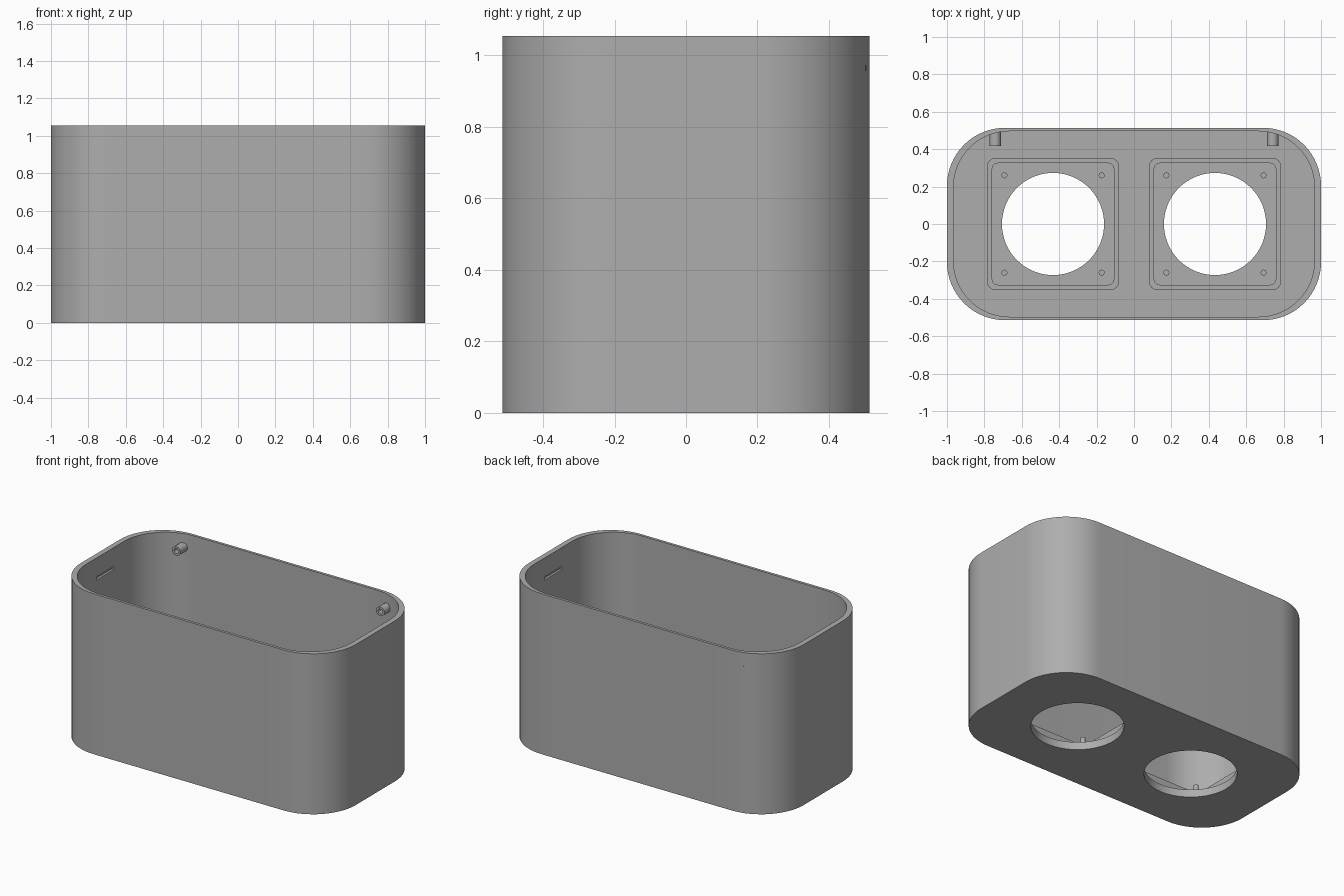
import bpy, bmesh, math
from mathutils import Matrix

cube = bpy.data.objects.get("Cube")
if cube:
    bpy.data.objects.remove(cube, do_unlink=True)

COLOR = (0.42, 0.42, 0.42, 1.0)
grey = bpy.data.materials.new("plain grey")
grey.use_nodes = True
grey.diffuse_color = COLOR
grey.node_tree.nodes["Principled BSDF"].inputs["Base Color"].default_value = COLOR

HEIGHT, FLOOR = 1.055, 0.05
HALF_X, HALF_Y, CORNER = 1.0, 0.514, 0.31


def rounded(hx, hy, r, steps=16):
    """Outline of a rounded rectangle; a circle when r equals both halves."""
    pts = []
    for q, (sx, sy) in enumerate(((1, 1), (-1, 1), (-1, -1), (1, -1))):
        for i in range(steps + 1):
            a = math.pi / 2 * (q + i / steps)
            pts.append((sx * (hx - r) + r * math.cos(a), sy * (hy - r) + r * math.sin(a)))
    return pts


def prism(name, outline, z0, z1, matrix=Matrix()):
    """Solid made by raising an outline from z0 to z1."""
    bm = bmesh.new()
    base = [bm.verts.new((x, y, z0)) for x, y in outline]
    face = bm.faces.new(base)
    up = bmesh.ops.extrude_face_region(bm, geom=[face])["geom"]
    bmesh.ops.translate(bm, vec=(0, 0, z1 - z0),
                        verts=[v for v in up if isinstance(v, bmesh.types.BMVert)])
    bmesh.ops.remove_doubles(bm, verts=bm.verts, dist=1e-5)
    bmesh.ops.transform(bm, matrix=matrix, verts=bm.verts)
    bmesh.ops.recalc_face_normals(bm, faces=bm.faces)
    mesh = bpy.data.meshes.new(name)
    bm.to_mesh(mesh)
    bm.free()
    mesh.materials.append(grey)
    obj = bpy.data.objects.new(name, mesh)
    bpy.context.collection.objects.link(obj)
    return obj


def select(obj):
    bpy.ops.object.select_all(action='DESELECT')
    obj.select_set(True)
    bpy.context.view_layer.objects.active = obj


def cut(obj, *cutters):
    """Subtract the cutters and remove them."""
    select(obj)
    for c in cutters:
        c.hide_render = True
        mod = obj.modifiers.new("cut", 'BOOLEAN')
        mod.operation, mod.solver, mod.object = 'DIFFERENCE', 'EXACT', c
        bpy.ops.object.modifier_apply(modifier=mod.name)
        bpy.data.objects.remove(c, do_unlink=True)


def smooth(obj):
    select(obj)
    bpy.ops.object.shade_smooth_by_angle(angle=math.radians(30))


def circle(r, steps=16):
    return rounded(r, r, r, steps)


# Open box with thin walls, two round floor openings and a groove in each end wall
body = prism("box_body", rounded(HALF_X, HALF_Y, CORNER), 0, HEIGHT)
inner = [(x * 0.965, y * 0.965) for x, y in rounded(HALF_X, HALF_Y, CORNER)]
cut(body, prism("cavity_cutter", inner, FLOOR, HEIGHT + 0.1))
for side in (-1, 1):
    opening = prism("opening_cutter", circle(0.273), -0.1, 0.2,
                    Matrix.Translation((side * 0.433, 0, 0)))
    groove = prism("groove_cutter", rounded(0.02, 0.09, 0.002, 2), -0.01, 0.01,
                   Matrix.Translation((side * 0.96, 0, 0.92)))
    cut(body, opening, groove)
smooth(body)

for side, label in ((-1, "right"), (1, "left")):
    # Raised square frame around each floor opening
    place = Matrix.Translation((side * 0.433, 0, 0))
    frame = prism(label + "_frame", rounded(0.353, 0.353, 0.045, 6), FLOOR - 0.005, FLOOR + 0.08, place)
    cut(frame, prism("frame_cutter", rounded(0.325, 0.325, 0.03, 6), 0, 0.3, place))
    smooth(frame)

    # Four locating pins inside the frame
    for px in (-1, 1):
        for py in (-1, 1):
            pin_place = Matrix.Translation((side * 0.433 + px * 0.26, py * 0.26, 0))
            smooth(prism(label + "_pin", circle(0.016, 4), FLOOR - 0.005, FLOOR + 0.08, pin_place))

    # Hollow boss on the back wall near the rim
    lie = Matrix.Translation((side * 0.742, 0, 0.965)) @ Matrix.Rotation(-math.pi / 2, 4, 'X')
    boss = prism(label + "_boss", circle(0.03, 6), 0.418, 0.503, lie)
    cut(boss, prism("boss_cutter", circle(0.016, 6), 0.3, 0.49, lie))
    smooth(boss)
